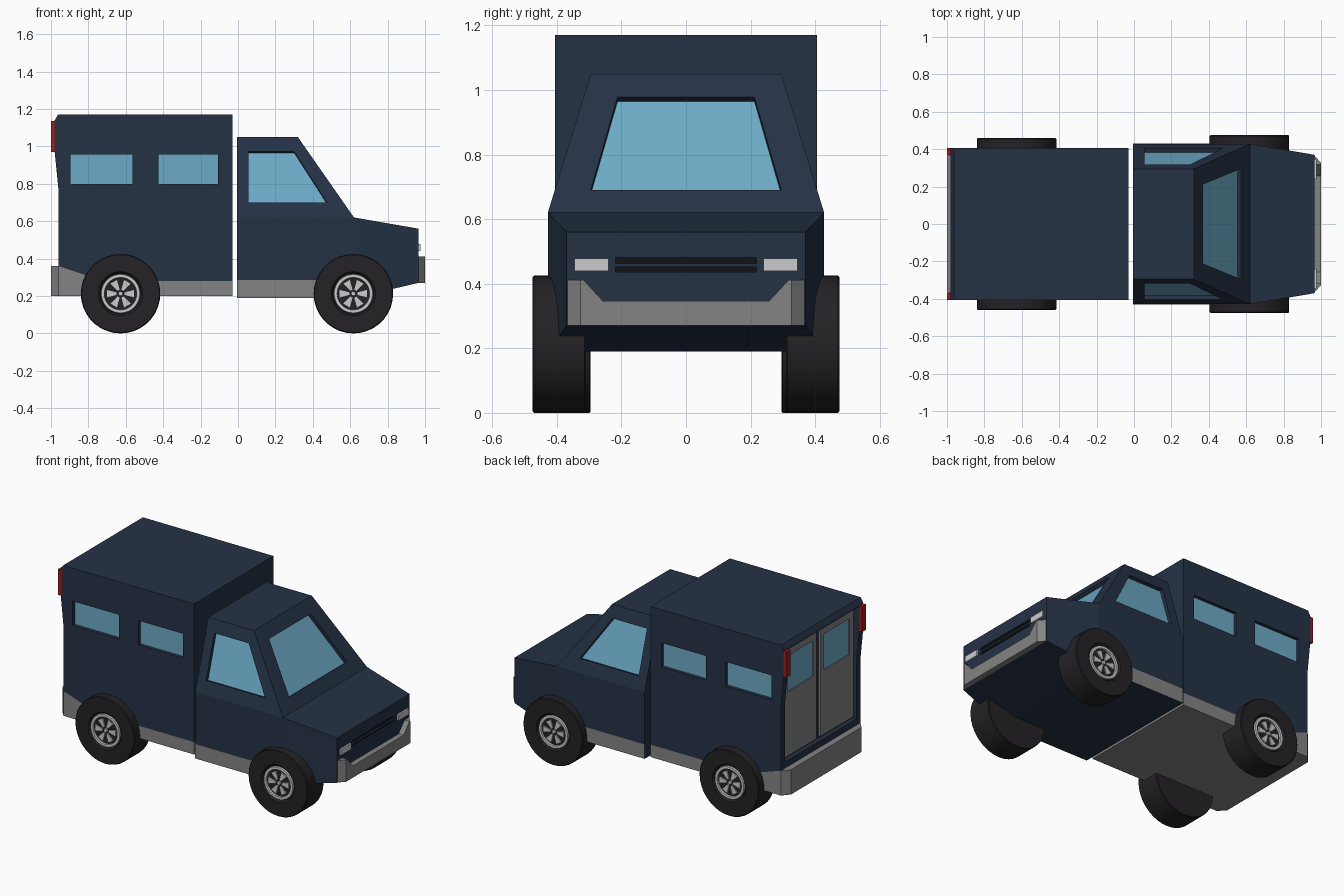
import bpy, bmesh, math
from mathutils import Vector as V

if "Cube" in bpy.data.objects:
    bpy.data.objects.remove(bpy.data.objects["Cube"])


def material(name, r, g, b):
    m = bpy.data.materials.new(name)
    m.diffuse_color = (r, g, b, 1)
    m.use_nodes = True
    m.node_tree.nodes["Principled BSDF"].inputs["Base Color"].default_value = m.diffuse_color
    return m


NAVY = material("navy_paint", .018, .032, .06)
GREY = material("trim_grey", .23, .23, .23)
GLASS = material("window_glass", .15, .41, .57)
BLACK = material("black", .006, .006, .006)
RUBBER = material("rubber", .018, .016, .018)
SILVER = material("silver", .52, .52, .52)
RED = material("lamp_red", .4, .01, .008)


def finish(name, bm, mat):
    bmesh.ops.recalc_face_normals(bm, faces=bm.faces)
    me = bpy.data.meshes.new(name)
    bm.to_mesh(me)
    bm.free()
    ob = bpy.data.objects.new(name, me)
    bpy.context.collection.objects.link(ob)
    me.materials.append(mat)
    return ob


def prism(name, pts, vec, mat, clamp=None):
    """Extrude a polygon along vec; clamp limits |y| at the far end (chamfered ends)."""
    bm = bmesh.new()
    near = [bm.verts.new(p) for p in pts]
    far = [bm.verts.new(V(p) + V(vec)) for p in pts]
    if clamp:
        for v in far:
            v.co.y = max(-clamp, min(clamp, v.co.y))
    bm.faces.new(near)
    bm.faces.new(far)
    n = len(pts)
    for i in range(n):
        j = (i + 1) % n
        bm.faces.new((near[i], near[j], far[j], far[i]))
    return finish(name, bm, mat)


def rect_x(x, y0, y1, z0, z1):
    return [(x, y0, z0), (x, y1, z0), (x, y1, z1), (x, y0, z1)]


def recess(body, name, pts, depth, mat):
    """Cut a pocket into body below the outline pts and line its floor with a pane."""
    pts = [V(p) for p in pts]
    n = (pts[1] - pts[0]).cross(pts[2] - pts[0]).normalized()
    if n.dot(sum(pts, V()) / len(pts) - V((0, 0, .6))) < 0:
        n = -n
    cutter = prism("cutter", [p + n * .03 for p in pts], -n * (depth + .03), mat)
    cutter.hide_render = True
    mod = body.modifiers.new("pocket", "BOOLEAN")
    mod.operation, mod.solver, mod.object = "DIFFERENCE", "EXACT", cutter
    bpy.context.view_layer.objects.active = body
    bpy.ops.object.modifier_apply(modifier=mod.name)
    bpy.data.objects.remove(cutter)
    if mat is not body.data.materials[0]:
        prism(name, [p - n * (depth + .002) for p in pts], n * .006, mat)


# Cargo box: upper shell and grey lower body
W = .405
upper = [(-.03, .28), (-.03, 1.17), (-.962, 1.17), (-.98, 1.14), (-.98, .97),
         (-.96, .77), (-.96, .36), (-.72, .28)]
lower = [(-.03, .2), (-.03, .28), (-.72, .28), (-.96, .36), (-.96, .2)]
cargo = prism("cargo_box", [(x, -W, z) for x, z in upper], (0, 2 * W, 0), NAVY)
prism("cargo_skirt", [(x, -W, z) for x, z in lower], (0, 2 * W, 0), GREY)
for s in (-1, 1):
    for x0, x1 in ((-.895, -.565), (-.425, -.108)):
        recess(cargo, "cargo_window",
               [(x0, s * W, .8), (x1, s * W, .8), (x1, s * W, .957), (x0, s * W, .957)],
               .025, GLASS)

# Rear: door pocket, two doors with windows, lamps, bumper
recess(cargo, "door_pocket", rect_x(-.98, -.365, .365, .4, 1.13), .05, NAVY)
for s in (-1, 1):
    door = prism("rear_door", rect_x(-.928, s * .02, s * .355, .415, 1.115),
                 (-.017, 0, 0), GREY)
    recess(door, "rear_door_window", rect_x(-.945, s * .055, s * .315, .83, 1.06),
           .01, GLASS)
    prism("rear_lamp", rect_x(-.975, s * .365, s * W, .97, 1.135), (-.025, 0, 0), RED)
prism("rear_bumper", rect_x(-.96, -W, W, .2, .36), (-.04, 0, 0), GREY, clamp=.36)

# Cab: side outline with a half width at each point, mirrored across y
outline = [(0, .19, .428), (0, .62, .428), (0, 1.05, .295), (.32, 1.05, .295),
           (.62, .62, .428), (.965, .56, .37), (.965, .27, .37), (.62, .19, .428)]
bm = bmesh.new()
sides = [[bm.verts.new((x - .005 * (x == 0), s * w, z)) for x, z, w in outline]
         for s in (-1, 1)]
for v in sides:
    for ids in ((0, 1, 4, 7), (1, 2, 3, 4), (4, 5, 6, 7)):
        bm.faces.new([v[i] for i in ids])
a, b = sides
for i in range(8):
    j = (i + 1) % 8
    bm.faces.new((a[i], a[j], b[j], b[i]))
cab = finish("cab", bm, NAVY)


def shield(z, y):
    return (.62 - (z - .62) * .3 / .43, y, z)


# Cab windows, grille, headlights and trim
recess(cab, "windshield",
       [shield(.69, -.295), shield(.69, .295), shield(.978, .212), shield(.978, -.212)],
       .027, GLASS)
for s in (-1, 1):
    recess(cab, "cab_side_window",
           [(x, s * (.428 - (z - .62) * .133 / .43), z)
            for x, z in ((.055, .7), (.475, .7), (.3, .972), (.055, .972))], .025, GLASS)
    prism("headlight", rect_x(.96, s * .24, s * .345, .44, .478), (.016, 0, 0), SILVER)
    prism("cab_skirt", [(x, s * .42, z) for x, z in
                        ((-.005, .192), (.6, .192), (.6, .285), (-.005, .285))],
          (0, s * .01, 0), GREY)
for z0, z1 in ((.436, .452), (.462, .481)):
    recess(cab, "grille_slot", rect_x(.965, -.218, .218, z0, z1), .015, BLACK)

# Front bumper with a dipped centre
half = [(.37, .27), (.37, .412), (.318, .412), (.257, .346)]
shape = half + [(-y, z) for y, z in reversed(half)]
prism("front_bumper", [(.962, y, z) for y, z in shape], (.038, 0, 0), GREY, clamp=.326)


def lathe(name, profile, x, y, s, mat):
    """Spin (radius, depth) points around the axle."""
    bm = bmesh.new()
    vs = [bm.verts.new((r, s * d, 0)) for r, d in profile]
    es = [bm.edges.new(p) for p in zip(vs, vs[1:])]
    bmesh.ops.spin(bm, geom=vs + es, axis=(0, 1, 0), cent=(0, 0, 0),
                   angle=2 * math.pi, steps=36)
    bmesh.ops.remove_doubles(bm, verts=bm.verts, dist=1e-4)
    bmesh.ops.translate(bm, vec=(x, s * y, .2125), verts=bm.verts)
    ob = finish(name, bm, mat)
    bpy.ops.object.select_all(action="DESELECT")
    ob.select_set(True)
    bpy.context.view_layer.objects.active = ob
    bpy.ops.object.shade_smooth_by_angle(angle=math.radians(30))


# Wheels: tyre, rim ring and six wedge spokes
tyre = [(0, -.165), (.209, -.165), (.2125, -.161), (.2125, -.005), (.208, 0),
        (.118, 0), (.108, -.014), (0, -.014)]
ring = [(.105, -.016), (.103, -.003), (.087, -.003), (.085, -.016)]
for x, y in ((-.628, .46), (.617, .475)):
    for s in (-1, 1):
        lathe("wheel_tyre", tyre, x, y, s, RUBBER)
        lathe("wheel_rim", ring, x, y, s, SILVER)
        lathe("wheel_hub", [(.013, -.016), (.011, -.005), (0, -.005)], x, y, s, SILVER)
        for k in range(6):
            t = k * math.pi / 3
            wedge = [(.022, -.3), (.076, -.27), (.076, .27), (.022, .3)]
            prism("wheel_spoke", [(x + r * math.cos(t + d), s * (y - .016),
                                   .2125 + r * math.sin(t + d)) for r, d in wedge],
                  (0, s * .01, 0), SILVER)
